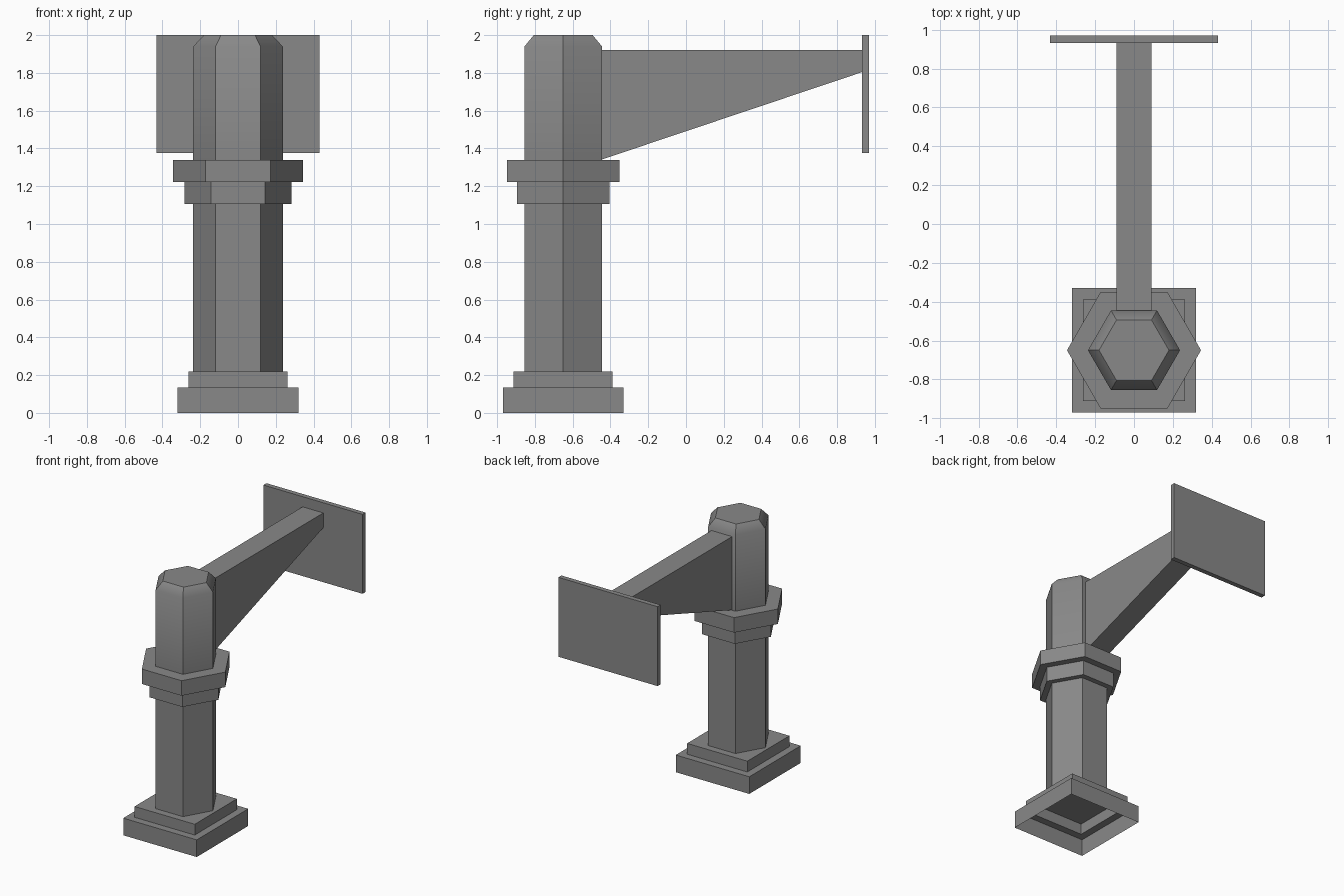
import bpy, bmesh, math

if "Cube" in bpy.data.objects:
    bpy.data.objects.remove(bpy.data.objects["Cube"])

stone = bpy.data.materials.new("stone_grey")
stone.use_nodes = True
GREY = (0.25, 0.25, 0.25, 1)
stone.diffuse_color = GREY
stone.node_tree.nodes["Principled BSDF"].inputs["Base Color"].default_value = GREY

COLUMN_Y = -0.65


def finish(name, bm, y=0):
    mesh = bpy.data.meshes.new(name)
    bmesh.ops.recalc_face_normals(bm, faces=bm.faces)
    bm.to_mesh(mesh)
    bm.free()
    mesh.materials.append(stone)
    obj = bpy.data.objects.new(name, mesh)
    obj.location.y = y
    bpy.context.collection.objects.link(obj)
    return obj


def stacked(name, sides, turn, profile, y, open_bottom=False):
    """Sweep (radius, height) steps around a regular polygon."""
    bm = bmesh.new()
    rings = []
    for r, z in profile:
        angles = [turn + math.tau * i / sides for i in range(sides)]
        rings.append([bm.verts.new((r * math.cos(a), r * math.sin(a), z)) for a in angles])
    for low, high in zip(rings, rings[1:]):
        for i in range(sides):
            j = (i + 1) % sides
            bm.faces.new((low[i], low[j], high[j], high[i]))
    bm.faces.new(rings[-1])
    if not open_bottom:
        bm.faces.new(rings[0][::-1])
    return finish(name, bm, y)


def side_prism(name, outline, half_width):
    """Extrude a (y, z) outline across x."""
    bm = bmesh.new()
    face = bm.faces.new([bm.verts.new((-half_width, y, z)) for y, z in outline])
    result = bmesh.ops.extrude_face_region(bm, geom=[face])
    moved = [v for v in result["geom"] if isinstance(v, bmesh.types.BMVert)]
    bmesh.ops.translate(bm, verts=moved, vec=(2 * half_width, 0, 0))
    # extruding keeps the first face as the opposite cap
    if not face.is_valid or len(bm.faces) < len(outline) + 2:
        bmesh.ops.holes_fill(bm, edges=bm.edges, sides=len(outline))
    return finish(name, bm)


# Stepped square base, hollow underneath
outer, inner = 0.32 * math.sqrt(2), 0.262 * math.sqrt(2)
stacked("stepped_base", 4, math.pi / 4,
        [(outer, 0), (outer, 0.135), (inner, 0.135), (inner, 0.22)],
        COLUMN_Y, open_bottom=True)

# Hexagonal column with two collars and a chamfered top
column = stacked("hexagonal_column", 6, 0,
                 [(0.237, 0.22), (0.237, 1.105), (0.284, 1.105), (0.284, 1.222),
                  (0.345, 1.222), (0.345, 1.34), (0.237, 1.34), (0.237, 1.94),
                  (0.18, 2.0)], COLUMN_Y)
bpy.ops.object.select_all(action="DESELECT")
column.select_set(True)
bpy.context.view_layer.objects.active = column
bpy.ops.object.shade_smooth_by_angle(angle=math.radians(42))

# Tapered bracket arm and the wall plate behind it
side_prism("bracket_arm", [(-0.45, 1.34), (0.935, 1.805), (0.935, 1.92), (-0.45, 1.92)], 0.09)
side_prism("wall_plate", [(0.932, 1.375), (0.97, 1.375), (0.97, 2.0), (0.932, 2.0)], 0.432)
